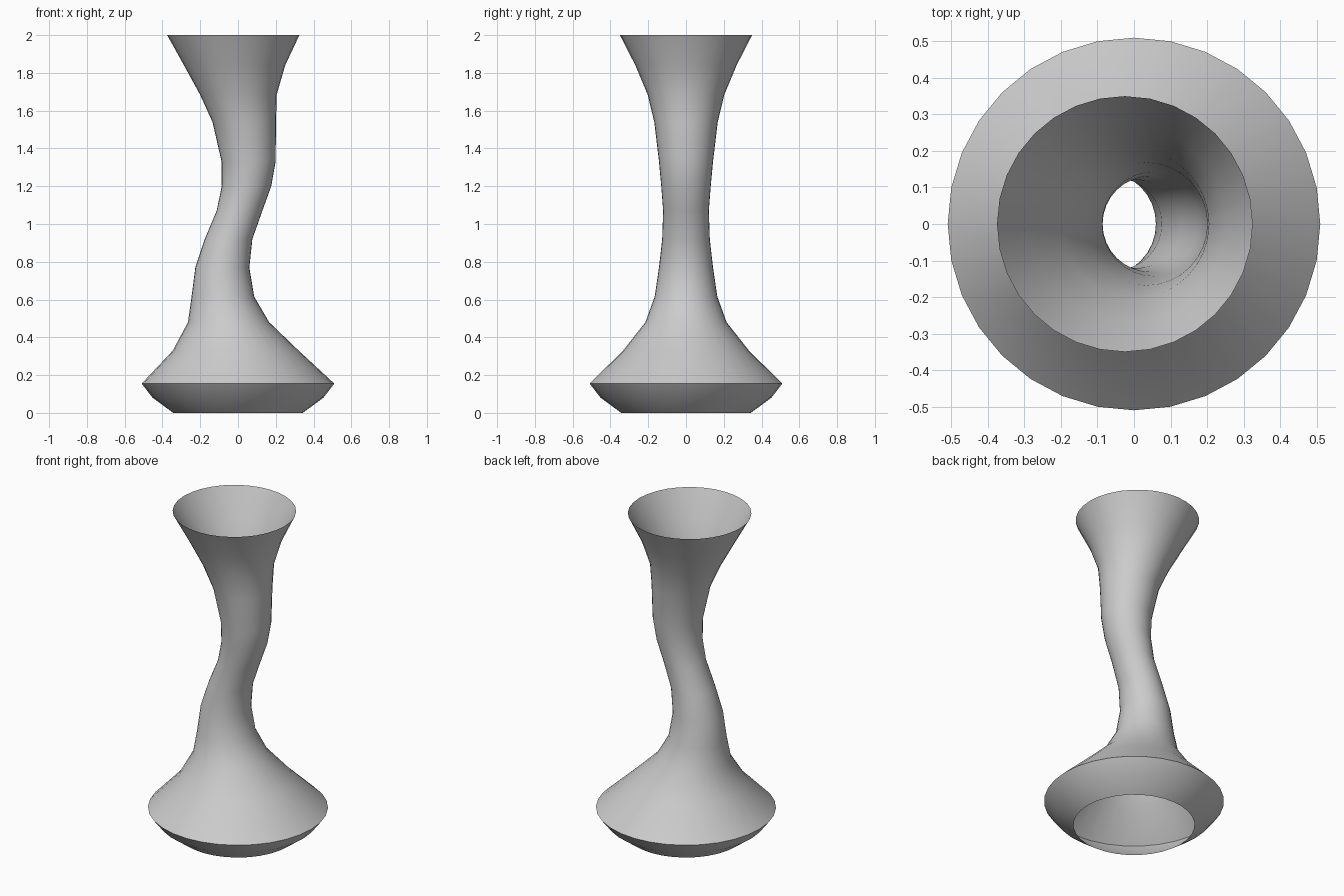
import bpy, bmesh
from math import sin, cos, tau, radians

if "Cube" in bpy.data.objects:
    bpy.data.objects.remove(bpy.data.objects["Cube"])

SIDES = 32
# cross-sections from foot to lip: height, sideways shift, radius
RINGS = [
    (0.00, 0.0, 0.343), (0.08, 0.0, 0.452), (0.155, 0.0, 0.51),
    (0.33, -0.012, 0.333), (0.48, -0.05, 0.215), (0.615, -0.08, 0.166),
    (0.77, -0.083, 0.143), (0.92, -0.05, 0.126), (1.07, 0.008, 0.121),
    (1.20, 0.045, 0.131), (1.33, 0.056, 0.143), (1.54, 0.033, 0.168),
    (1.685, 0.002, 0.203), (1.84, -0.018, 0.268), (2.00, -0.025, 0.35),
]

# wavy vase: open tube lofted through the rings
bm = bmesh.new()
loops = [[bm.verts.new((x + r * cos(tau * i / SIDES), r * sin(tau * i / SIDES), z))
          for i in range(SIDES)] for z, x, r in RINGS]
for low, high in zip(loops, loops[1:]):
    for i in range(SIDES):
        j = (i + 1) % SIDES
        bm.faces.new((low[i], low[j], high[j], high[i]))

mesh = bpy.data.meshes.new("vase")
bm.to_mesh(mesh)
bm.free()
vase = bpy.data.objects.new("vase", mesh)
bpy.context.collection.objects.link(vase)

# smooth walls, crisp shoulder edge
bpy.context.view_layer.objects.active = vase
vase.select_set(True)
bpy.ops.object.shade_smooth_by_angle(angle=radians(40))
